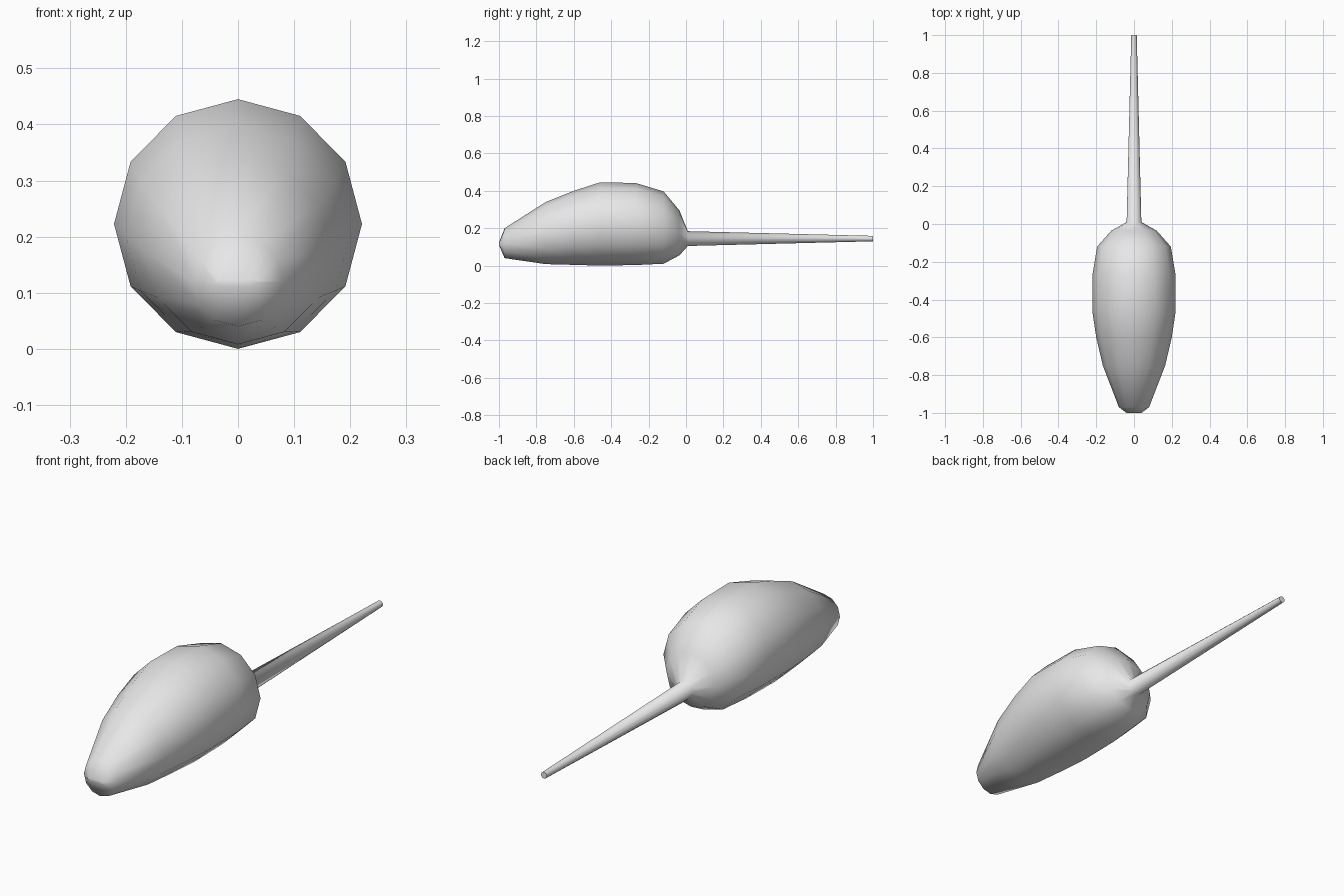
import bpy, bmesh, math

if "Cube" in bpy.data.objects:
    bpy.data.objects.remove(bpy.data.objects["Cube"])

SIDES = 12

# Cross-sections along the length: y, bottom z, top z, half width
SECTIONS = [
    (-1.00, 0.11, 0.125, 0.04),   # blunt nose ridge
    (-0.97, 0.04, 0.20, 0.08),
    (-0.75, 0.008, 0.34, 0.165),
    (-0.60, 0.004, 0.40, 0.20),
    (-0.46, 0.0, 0.445, 0.221),   # widest part of the body
    (-0.27, 0.003, 0.442, 0.22),
    (-0.12, 0.01, 0.397, 0.195),
    (-0.035, 0.055, 0.295, 0.12),
    (0.01, 0.105, 0.184, 0.039),  # root of the tail
    (1.00, 0.13, 0.159, 0.0145),  # tip of the tail
]

grey = bpy.data.materials.new("plain grey")
grey.diffuse_color = (0.8, 0.8, 0.8, 1)
grey.use_nodes = True
grey.node_tree.nodes["Principled BSDF"].inputs["Base Color"].default_value = grey.diffuse_color


def ring(bm, y, low, high, half_width):
    """Twelve-sided elliptical cross-section with a vertex on top."""
    mid, half = (low + high) / 2, (high - low) / 2
    return [bm.verts.new((half_width * math.sin(a), y, mid + half * math.cos(a)))
            for a in (math.tau * i / SIDES for i in range(SIDES))]


# Teardrop body flowing into the tapered tail
bm = bmesh.new()
rings = [ring(bm, *s) for s in SECTIONS]
for a, b in zip(rings, rings[1:]):
    for i in range(SIDES):
        j = (i + 1) % SIDES
        bm.faces.new((a[i], a[j], b[j], b[i]))
bm.faces.new(rings[0])
bm.faces.new(rings[-1])
bmesh.ops.recalc_face_normals(bm, faces=bm.faces)

mesh = bpy.data.meshes.new("body_and_tail")
bm.to_mesh(mesh)
bm.free()
mesh.materials.append(grey)
body = bpy.data.objects.new("body_and_tail", mesh)
bpy.context.collection.objects.link(body)

# Smooth skin, sharp only around the cut tail tip
bpy.context.view_layer.objects.active = body
body.select_set(True)
bpy.ops.object.shade_smooth_by_angle(angle=math.radians(75))
